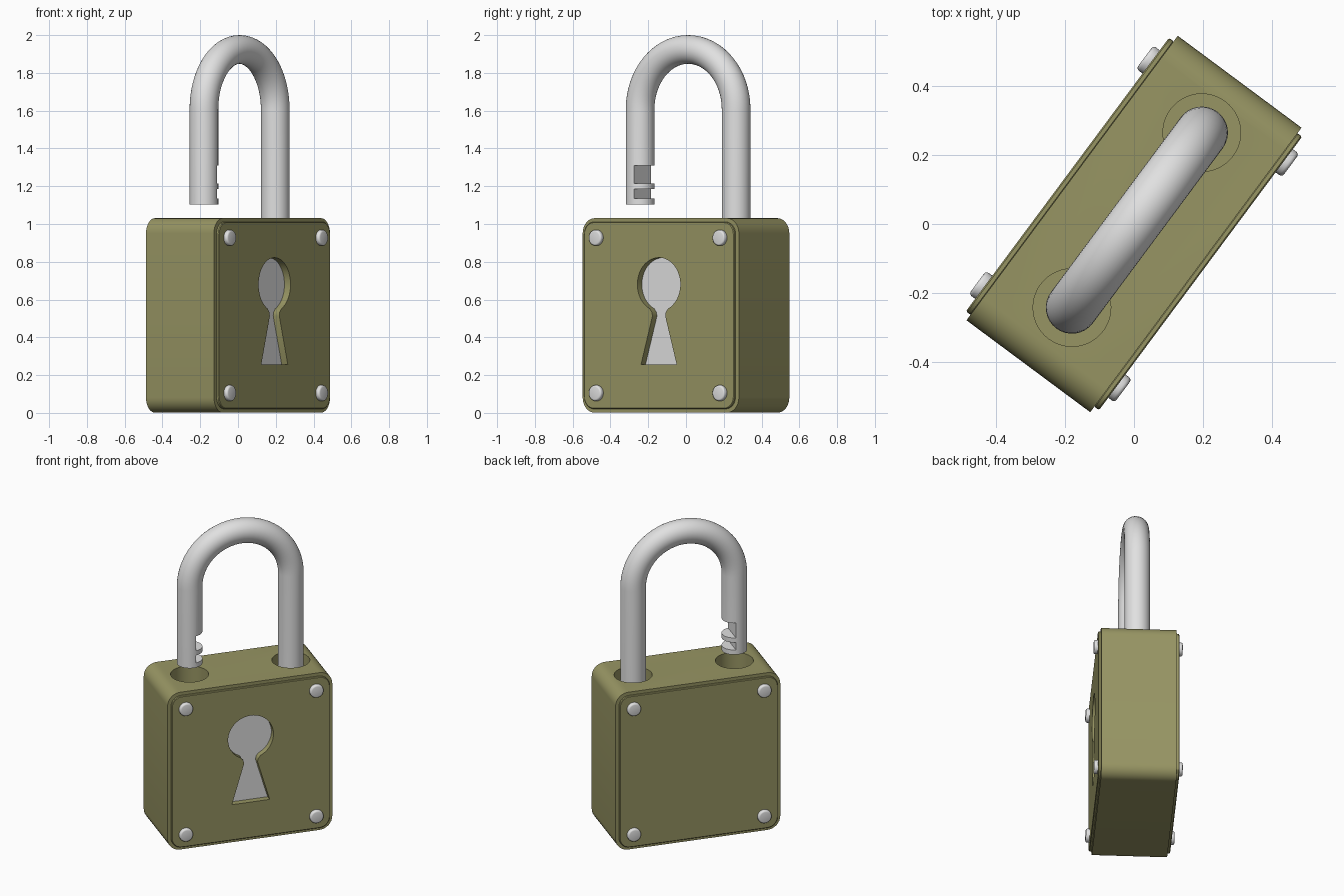
import bpy, bmesh, math
from mathutils import Matrix

cube = bpy.data.objects.get("Cube")
if cube:
    bpy.data.objects.remove(cube, do_unlink=True)


def material(name, colour):
    mat = bpy.data.materials.new(name)
    mat.use_nodes = True
    mat.diffuse_color = (*colour, 1)
    mat.node_tree.nodes["Principled BSDF"].inputs["Base Color"].default_value = (*colour, 1)
    return mat


olive = material("olive paint", (0.31, 0.30, 0.125))
steel = material("light steel", (0.75, 0.75, 0.75))
parts = []


def finish(bm, name, mat):
    bmesh.ops.recalc_face_normals(bm, faces=bm.faces)
    mesh = bpy.data.meshes.new(name)
    bm.to_mesh(mesh)
    bm.free()
    mesh.materials.append(mat)
    obj = bpy.data.objects.new(name, mesh)
    bpy.context.collection.objects.link(obj)
    parts.append(obj)
    return obj


def prism(name, outline, y0, y1, mat):
    """Extrude an (x, z) outline from y0 to y1."""
    bm = bmesh.new()
    face = bm.faces.new([bm.verts.new((x, y0, z)) for x, z in outline])
    new = bmesh.ops.extrude_face_region(bm, geom=[face])["geom"]
    verts = [g for g in new if isinstance(g, bmesh.types.BMVert)]
    bmesh.ops.translate(bm, verts=verts, vec=(0, y1 - y0, 0))
    return finish(bm, name, mat)


def cylinder(name, radius, height, matrix, mat, sides=48):
    bm = bmesh.new()
    bmesh.ops.create_cone(bm, cap_ends=True, segments=sides, radius1=radius,
                          radius2=radius, depth=height, matrix=matrix)
    return finish(bm, name, mat)


def box(name, size, centre, mat):
    bm = bmesh.new()
    bmesh.ops.create_cube(bm, size=1, matrix=Matrix.Translation(centre) @ Matrix.Diagonal((*size, 1)))
    return finish(bm, name, mat)


def apply_modifier(obj, mod):
    bpy.context.view_layer.objects.active = obj
    bpy.ops.object.modifier_apply(modifier=mod.name)


def cut(obj, cutter):
    mod = obj.modifiers.new("cut", 'BOOLEAN')
    mod.operation = 'DIFFERENCE'
    mod.solver = 'EXACT'
    mod.object = cutter
    apply_modifier(obj, mod)


def discard(obj):
    parts.remove(obj)
    bpy.data.objects.remove(obj, do_unlink=True)


def bevel(obj, width, segments):
    mod = obj.modifiers.new("bevel", 'BEVEL')
    mod.width, mod.segments = width, segments
    mod.limit_method, mod.angle_limit = 'ANGLE', math.radians(50)
    apply_modifier(obj, mod)


def rounded_square(half, radius, steps=8):
    points = []
    for corner, (sx, sz) in enumerate([(1, 1), (-1, 1), (-1, -1), (1, -1)]):
        for i in range(steps + 1):
            a = math.pi / 2 * (corner + i / steps)
            points.append((sx * (half - radius) + radius * math.cos(a),
                           MID + sz * (half - radius) + radius * math.sin(a)))
    return points


HALF, MID = 0.515, 0.516
DEPTH, FACE = 0.224, 0.241
LEG, SHIFT, TUBE = 0.3165, 0.014, 0.076

# Body block and the two cover plates
body = prism("body", rounded_square(HALF, 0.08), -DEPTH, DEPTH, olive)
front_plate = prism("front_plate", rounded_square(HALF - 0.02, 0.065), -FACE, -DEPTH + 0.002, olive)
back_plate = prism("back_plate", rounded_square(HALF - 0.02, 0.065), DEPTH - 0.002, FACE, olive)
for plate in (front_plate, back_plate):
    bevel(plate, 0.004, 1)

# Shackle sockets
for side in (-1, 1):
    socket = cylinder("socket_cutter", 0.113, 0.6,
                      Matrix.Translation((SHIFT + side * LEG, 0, 2 * MID)), olive)
    cut(body, socket)
    discard(socket)

# Keyhole recess with a steel floor
right = [(0.118, 0.255), (0.042, 0.513), (0.046, 0.533)]
start, steps = math.radians(-65), 40
sweep = math.pi - 2 * start
bow = [(0.142 * math.cos(start + sweep * i / steps), 0.68 + 0.142 * math.sin(start + sweep * i / steps))
       for i in range(steps + 1)]
keyhole = right + bow + [(-x, z) for x, z in reversed(right)]
key_cutter = prism("keyhole_cutter", keyhole, -0.3, -0.198, olive)
cut(body, key_cutter)
cut(front_plate, key_cutter)
discard(key_cutter)
prism("keyhole_floor", keyhole, -0.201, -0.196, steel)

# Rivets at the plate corners
for y in (-1, 1):
    for x in (-1, 1):
        for z in (-1, 1):
            place = Matrix.Translation((x * 0.408, y * 0.247, MID + z * 0.411)) @ Matrix.Rotation(math.pi / 2, 4, 'X')
            rivet = cylinder("rivet", 0.042, 0.034, place, steel, 32)
            bevel(rivet, 0.01, 3)

# Shackle: a round tube swept up one leg, over the arch and down the other
SPRING = 2 - TUBE - LEG
path = [(-LEG, 1.104, 0)]
path += [(-LEG * math.cos(math.pi * i / 32), SPRING + LEG * math.sin(math.pi * i / 32), math.pi * i / 32)
         for i in range(33)]
path.append((LEG, 0.74, math.pi))
bm = bmesh.new()
rings = []
for x, z, turn in path:
    ring = []
    for i in range(32):
        a = math.tau * i / 32
        r = TUBE * math.cos(a)
        ring.append(bm.verts.new((SHIFT + x + r * math.cos(turn), TUBE * math.sin(a), z - r * math.sin(turn))))
    rings.append(ring)
for a, b in zip(rings, rings[1:]):
    for i in range(32):
        j = (i + 1) % 32
        bm.faces.new((a[i], a[j], b[j], b[i]))
bm.faces.new(rings[0])
bm.faces.new(rings[-1])
shackle = finish(bm, "shackle", steel)

# Latch notches on the inner side of the free leg
for low, high in ((1.135, 1.184), (1.214, 1.31)):
    notch = box("notch_cutter", (0.2, 0.3, high - low),
                (SHIFT - LEG + 0.015 + 0.1, 0, (low + high) / 2), steel)
    cut(shackle, notch)
    discard(notch)

# Smooth shading, then turn the whole padlock on its base
spin = Matrix.Rotation(math.radians(53.4), 4, 'Z')
bpy.ops.object.select_all(action='DESELECT')
for obj in parts:
    obj.data.transform(spin)
    obj.select_set(True)
bpy.context.view_layer.objects.active = body
bpy.ops.object.shade_smooth_by_angle(angle=math.radians(35))
